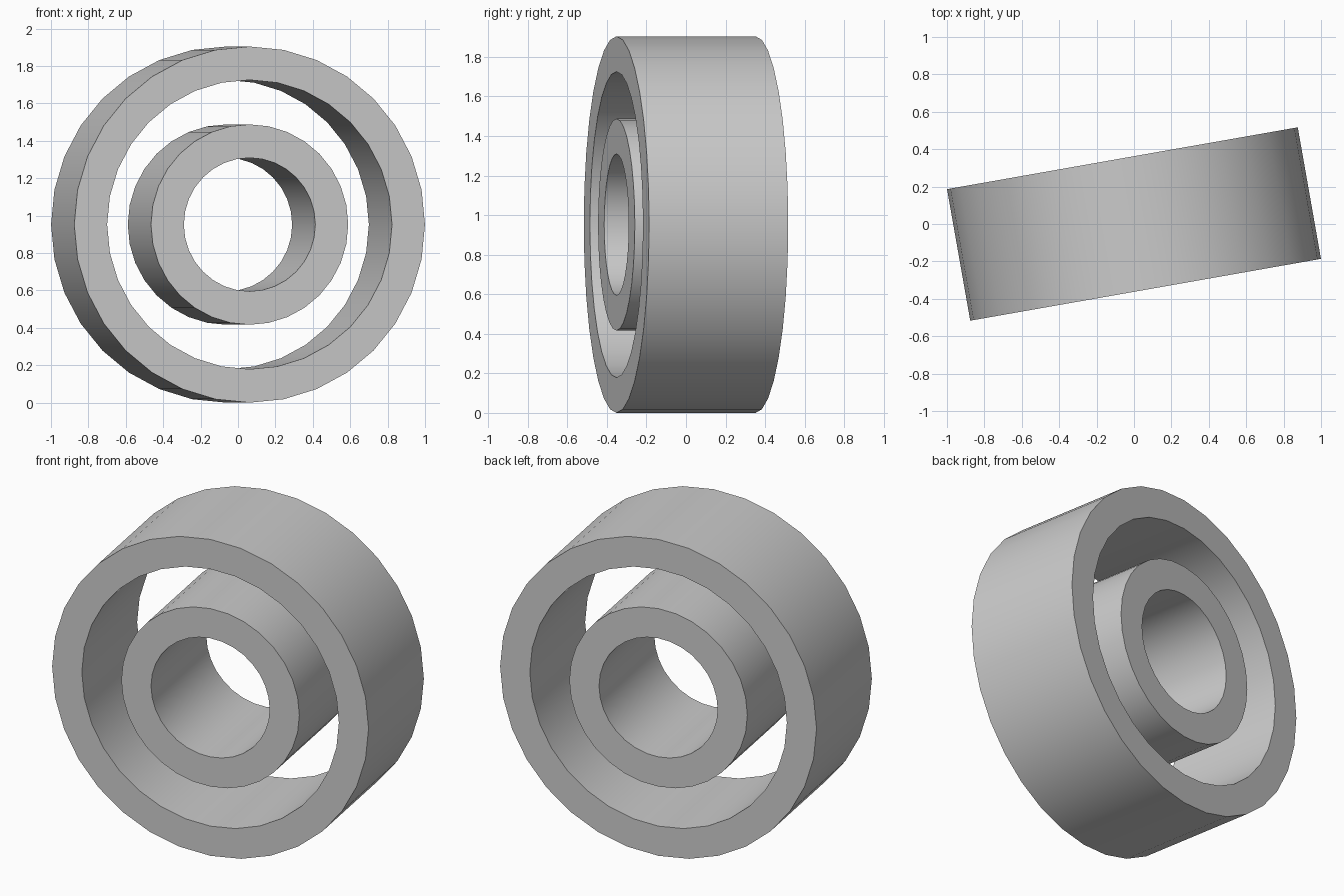
import bpy, bmesh
from math import radians, tau
from mathutils import Matrix

if "Cube" in bpy.data.objects:
    bpy.data.objects.remove(bpy.data.objects["Cube"])

UNIT = 0.0595                 # base module for all radii
HALF_WIDTH = 6 * UNIT
CENTRE_Z = 16 * UNIT
SEGMENTS = 32

grey = bpy.data.materials.new("plain grey")
grey.use_nodes = True
colour = (0.6, 0.6, 0.6, 1)
grey.diffuse_color = colour
grey.node_tree.nodes["Principled BSDF"].inputs["Base Color"].default_value = colour


def make_ring(name, outer, inner):
    """Spin a rectangular section around the y axis into a flat-ended ring."""
    bm = bmesh.new()
    section = [(outer, -HALF_WIDTH), (outer, HALF_WIDTH),
               (inner, HALF_WIDTH), (inner, -HALF_WIDTH)]
    verts = [bm.verts.new((0, y, r)) for r, y in section]
    edges = [bm.edges.new((verts[i - 1], verts[i])) for i in range(4)]
    bmesh.ops.spin(bm, geom=verts + edges, cent=(0, 0, 0), axis=(0, 1, 0),
                   angle=tau, steps=SEGMENTS, use_duplicate=False)
    bmesh.ops.remove_doubles(bm, verts=bm.verts[:], dist=0.0001)
    bmesh.ops.recalc_face_normals(bm, faces=bm.faces[:])
    # Turn the ring slightly about the vertical and stand it on the floor
    bm.transform(Matrix.Translation((0, 0, CENTRE_Z)) @ Matrix.Rotation(radians(10), 4, "Z"))
    mesh = bpy.data.meshes.new(name)
    bm.to_mesh(mesh)
    bm.free()
    mesh.materials.append(grey)
    ring = bpy.data.objects.new(name, mesh)
    bpy.context.collection.objects.link(ring)
    bpy.ops.object.select_all(action="DESELECT")
    ring.select_set(True)
    bpy.context.view_layer.objects.active = ring
    bpy.ops.object.shade_smooth_by_angle(angle=radians(30))


# Two concentric races of equal width
make_ring("outer_race", 16 * UNIT, 13 * UNIT)
make_ring("inner_race", 9 * UNIT, 6 * UNIT)
